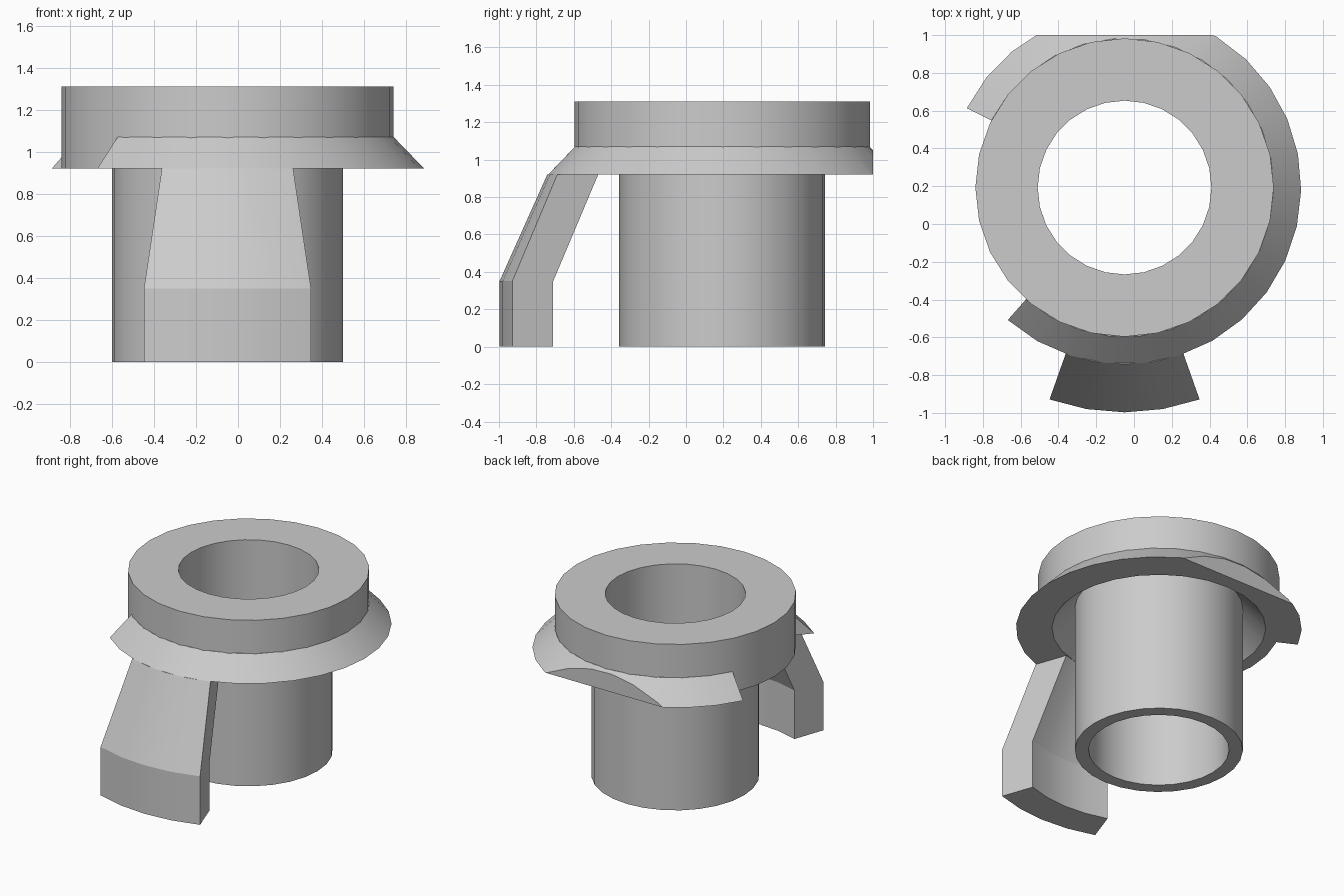
import bpy, bmesh, math

if "Cube" in bpy.data.objects:
    bpy.data.objects.remove(bpy.data.objects["Cube"])

CX, CY = -0.05, 0.193          # axis of the round parts
grey = bpy.data.materials.new("plain grey")
grey.diffuse_color = (0.6, 0.6, 0.6, 1)
grey.use_nodes = True
grey.node_tree.nodes["Principled BSDF"].inputs["Base Color"].default_value = grey.diffuse_color


def sweep(name, profile, start, end, steps, cut_y=None):
    """Turn an (r, z) profile about the axis between two angles in degrees."""
    full = abs(end - start) >= 360
    bm = bmesh.new()
    rings = []
    for i in range(steps if full else steps + 1):
        a = math.radians(start + (end - start) * i / steps)
        rings.append([bm.verts.new((CX + r * math.cos(a), CY + r * math.sin(a), z))
                      for r, z in profile])
    n = len(profile)
    for i in range(steps):
        a, b = rings[i], rings[(i + 1) % len(rings)]
        for j in range(n):
            k = (j + 1) % n
            bm.faces.new((a[j], b[j], b[k], a[k]))
    if not full:
        bm.faces.new(rings[0])
        bm.faces.new(rings[-1][::-1])
    if cut_y is not None:
        # flat cut across the back
        bmesh.ops.bisect_plane(bm, geom=bm.verts[:] + bm.edges[:] + bm.faces[:],
                               plane_co=(0, cut_y, 0), plane_no=(0, 1, 0), clear_outer=True)
        bmesh.ops.holes_fill(bm, edges=[e for e in bm.edges if e.is_boundary])
    bmesh.ops.recalc_face_normals(bm, faces=bm.faces[:])
    mesh = bpy.data.meshes.new(name)
    bm.to_mesh(mesh)
    bm.free()
    mesh.materials.append(grey)
    ob = bpy.data.objects.new(name, mesh)
    bpy.context.collection.objects.link(ob)
    bpy.ops.object.select_all(action='DESELECT')
    ob.select_set(True)
    bpy.context.view_layer.objects.active = ob
    bpy.ops.object.shade_smooth_by_angle(angle=math.radians(22))
    return ob


# Tube and collar, with an undercut between them
sweep("tube_and_collar",
      [(0.46, 0), (0.55, 0), (0.55, 1.07), (0.70, 0.92),
       (0.79, 0.92), (0.79, 1.31), (0.46, 1.31)], 0, 360, 28)

# Sloped flange, open on the left and cut flat at the back
sweep("flange", [(0.77, 0.92), (0.935, 0.92), (0.79, 1.07), (0.77, 1.07)],
      228.6, 513.3, 24, cut_y=1.0)

# Bent front leg
sweep("front_leg",
      [(0.703, 0.92), (0.958, 0.35), (0.958, 0), (1.19, 0), (1.19, 0.35), (0.935, 0.92)],
      250.5, 289.5, 4)
